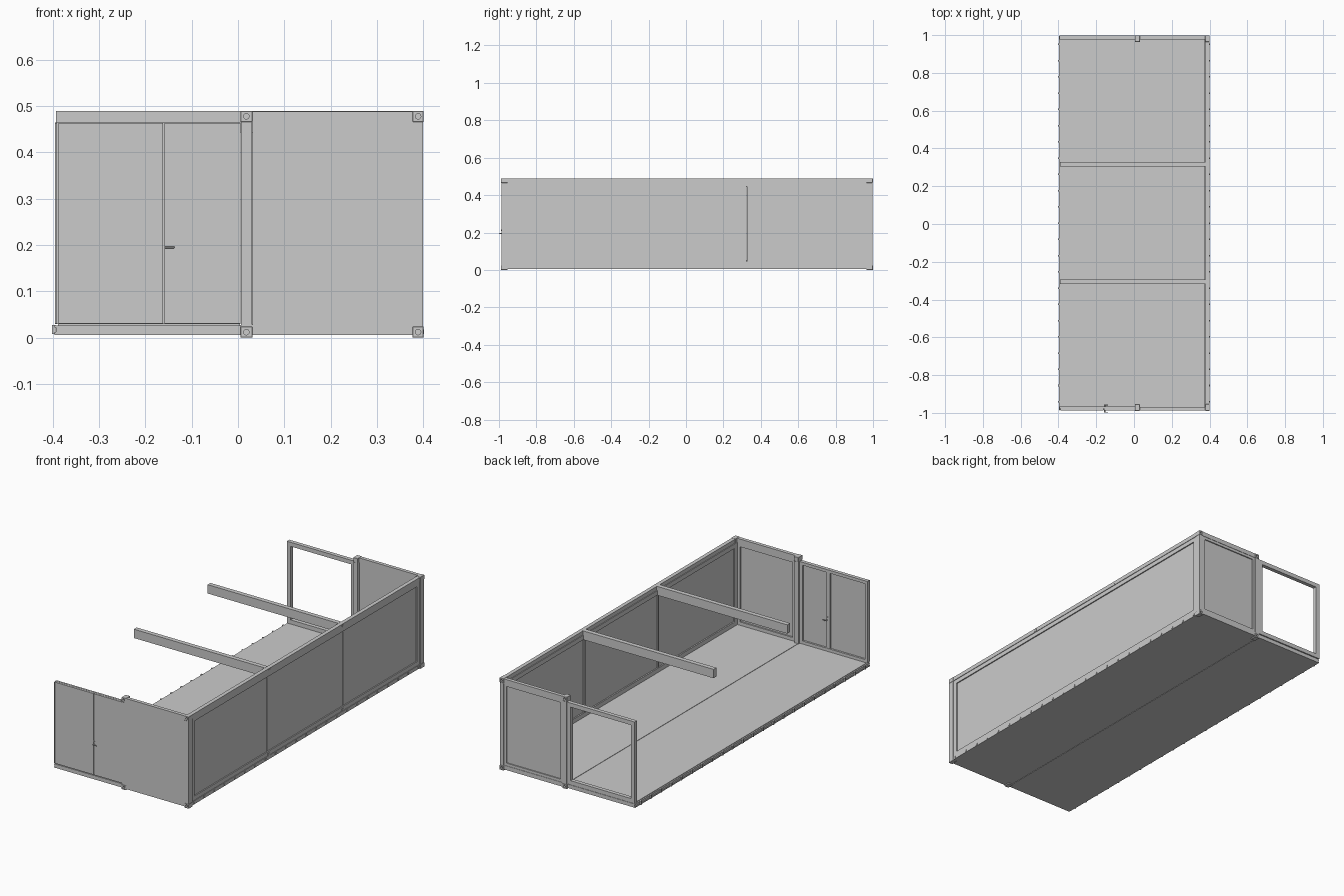
import bpy, math

if "Cube" in bpy.data.objects:
    bpy.data.objects.remove(bpy.data.objects["Cube"])

YF, YB = -0.988, 0.998          # front and back faces of the shell
YM = (YF + YB) / 2
TOP = 0.49


def box(name, x0, x1, y0, y1, z0, z1, bevel=0.0):
    bpy.ops.mesh.primitive_cube_add(size=1, location=((x0 + x1) / 2, (y0 + y1) / 2, (z0 + z1) / 2))
    o = bpy.context.object
    o.name = name
    o.scale = (x1 - x0, y1 - y0, z1 - z0)
    bpy.ops.object.transform_apply(location=False, rotation=False, scale=True)
    if bevel:
        m = o.modifiers.new("bevel", 'BEVEL')
        m.width, m.segments = bevel, 1
    return o


def cyl(name, loc, r, depth, axis, n=16):
    rot = {'x': (0, math.pi / 2, 0), 'y': (math.pi / 2, 0, 0), 'z': (0, 0, 0)}[axis]
    bpy.ops.mesh.primitive_cylinder_add(radius=r, depth=depth, vertices=n, location=loc, rotation=rot)
    o = bpy.context.object
    o.name = name
    bpy.ops.object.shade_smooth_by_angle()
    return o


def frame_xz(name, x0, x1, y0, y1, z0, z1, w):
    """Rectangular frame standing in an end wall."""
    box(name + "_left", x0, x0 + w, y0, y1, z0, z1)
    box(name + "_right", x1 - w, x1, y0, y1, z0, z1)
    box(name + "_top", x0 + w, x1 - w, y0, y1, z1 - w, z1)
    box(name + "_bottom", x0 + w, x1 - w, y0, y1, z0, z0 + w)


def frame_yz(name, x0, x1, y0, y1, z0, z1, w):
    """Rectangular frame standing in the long wall."""
    box(name + "_front", x0, x1, y0, y0 + w, z0, z1)
    box(name + "_back", x0, x1, y1 - w, y1, z0, z1)
    box(name + "_top", x0, x1, y0 + w, y1 - w, z1 - w, z1)
    box(name + "_bottom", x0, x1, y0 + w, y1 - w, z0, z0 + w)


# floor: fixed half and fold-out half with a narrow seam
box("fixed_floor", 0.009, 0.392, YF + 0.008, YB - 0.008, 0.006, 0.029)
box("fold_out_floor", -0.393, 0.006, YF + 0.004, YB - 0.004, 0.006, 0.026)
box("fold_out_floor_deck", -0.389, 0.004, YF + 0.02, YB - 0.02, 0.026, 0.029)
box("floor_seam", 0.005, 0.010, YF + 0.02, YB - 0.02, 0.008, 0.027)

# posts and corner castings with round holes
for side, ye, s in (("front", YF, 1), ("back", YB, -1)):
    y0, y1 = sorted((ye + s * 0.001, ye + s * 0.032))
    for pn, x0, x1 in (("middle", 0.006, 0.030), ("outer", 0.378, 0.400)):
        box(f"{side}_{pn}_post", x0, x1, y0, y1, 0.02, TOP - 0.02)
        cx = (x0 + x1) / 2
        for zn, z0 in (("lower", 0.0), ("upper", TOP - 0.024)):
            a, b = sorted((ye - s * 0.001, ye + s * 0.034))
            c = box(f"{side}_{pn}_{zn}_casting", x0 - 0.001, x1 + 0.001, a, b, z0, z0 + 0.024, 0.001)
            cut = cyl("hole_cutter", (cx, ye, z0 + 0.012), 0.006, 0.02, 'y')
            cut.hide_render = True
            cut.hide_set(True)
            m = c.modifiers.new("hole", 'BOOLEAN')
            m.operation, m.object, m.solver = 'DIFFERENCE', cut, 'EXACT'

# roof and floor rails of the fixed half
box("roof_side_rail", 0.378, 0.399, YF + 0.03, YB - 0.03, 0.468, TOP - 0.001)
box("floor_side_rail", 0.378, 0.399, YF + 0.03, YB - 0.03, 0.005, 0.024)
for side, ye, s in (("front", YF, 1), ("back", YB, -1)):
    y0, y1 = sorted((ye + s * 0.001, ye + s * 0.020))
    box(side + "_header", 0.029, 0.379, y0, y1, 0.465, TOP - 0.001)
    box(side + "_sill", 0.029, 0.379, y0, y1, 0.006, 0.028)

# long side wall: recessed panels, surrounding frame and seam strips
for i in range(3):
    ya = YF + 0.032 + i * (YB - YF - 0.064) / 3
    yb = ya + (YB - YF - 0.064) / 3
    box(f"side_wall_panel_{i}", 0.381, 0.390, ya + 0.001, yb - 0.001, 0.024, 0.468)
frame_yz("side_wall_outer_frame", 0.390, 0.396, YF + 0.032, YB - 0.032, 0.024, 0.468, 0.022)
frame_yz("side_wall_inner_frame", 0.374, 0.381, YF + 0.02, YB - 0.02, 0.028, 0.468, 0.024)

# roof cross beams with end clips on the side rail
for i, y in enumerate((-0.305, 0.317)):
    box(f"roof_beam_{i}", -0.393, 0.380, y - 0.012, y + 0.012, 0.443, TOP)
    box(f"side_wall_seam_{i}", 0.376, 0.389, y - 0.006, y + 0.006, 0.024, 0.468)
    box(f"beam_clip_{i}", 0.396, 0.4005, y - 0.008, y + 0.008, 0.474, 0.484)
    box(f"lower_clip_{i}", 0.390, 0.398, y - 0.010, y + 0.010, 0.024, 0.036)

# solid end walls of the fixed half
box("front_fixed_panel", 0.031, 0.379, YF + 0.001, YF + 0.012, 0.026, 0.466)
frame_xz("front_fixed_inner_frame", 0.031, 0.378, YF + 0.012, YF + 0.020, 0.029, 0.466, 0.018)
box("back_fixed_panel", 0.029, 0.379, YB - 0.018, YB - 0.009, 0.026, 0.466)
frame_xz("back_fixed_outer_frame", 0.031, 0.377, YB - 0.009, YB - 0.003, 0.028, 0.465, 0.014)

# front fold-out wall: two panels split by a gap at the door edge
box("front_door_leaf", -0.159, 0.005, YF + 0.001, YF + 0.012, 0.031, 0.464)
box("front_fold_out_panel", -0.388, -0.162, YF + 0.001, YF + 0.012, 0.031, 0.464)
box("front_fold_out_edge", -0.395, -0.391, YF + 0.001, YF + 0.012, 0.031, 0.464)
frame_xz("front_fold_out_inner_frame", -0.395, 0.005, YF + 0.012, YF + 0.022, 0.029, 0.465, 0.016)
box("front_wall_mullion", -0.172, -0.150, YF + 0.012, YF + 0.020, 0.045, 0.449)

# door handle and lock on both faces
for side, y, s in (("outer", YF + 0.001, -1), ("inner", YF + 0.020, 1)):
    cyl(side + "_handle_spindle", (-0.155, y + s * 0.004, 0.195), 0.003, 0.010, 'y', 12)
    a, b = sorted((y + s * 0.008, y + s * 0.012))
    box(side + "_handle_lever", -0.159, -0.137, a, b, 0.193, 0.197, 0.001)
    cyl(side + "_lock", (-0.157, y + s * 0.001, 0.212), 0.003, 0.004, 'y', 12)

# back fold-out wall: open frame
frame_xz("back_fold_out_frame", -0.395, 0.005, YB - 0.022, YB - 0.001, 0.029, 0.465, 0.022)

# edge channel and hinge ticks along both long sides
box("fold_out_edge_channel", -0.396, -0.392, YF + 0.004, YB - 0.004, 0.006, 0.012)
box("fold_out_edge_lip", -0.396, -0.392, YF + 0.004, YB - 0.004, 0.022, 0.026)
N = 23
for i in range(N):
    y = YM + (i - (N - 1) / 2) * 0.086
    box(f"left_edge_clip_{i}", -0.402, -0.394, y - 0.004, y + 0.004, 0.008, 0.027)
    box(f"right_edge_clip_{i}", 0.398, 0.402, y - 0.004, y + 0.004, 0.008, 0.018)
